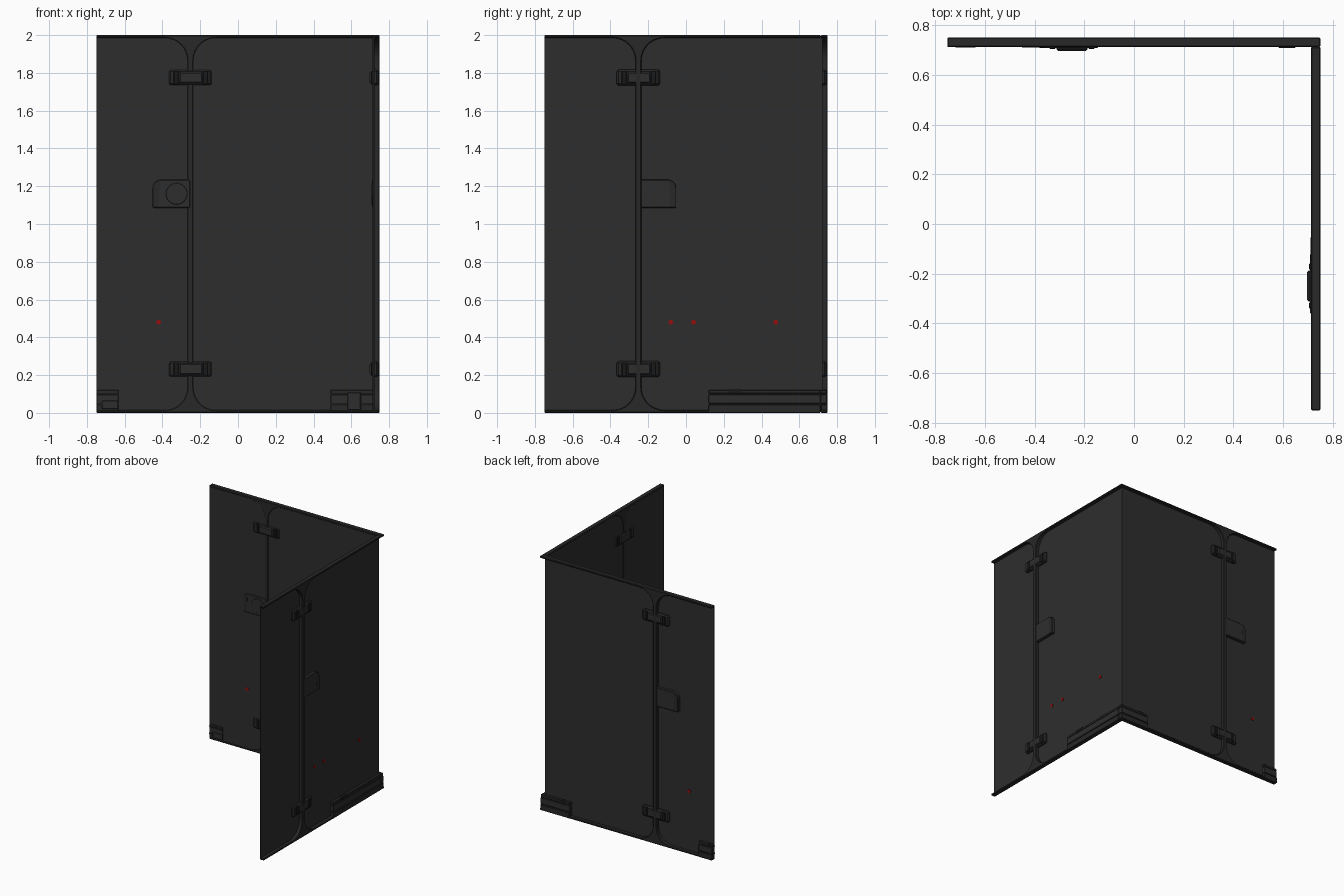
import bpy, bmesh, math
from mathutils import Vector

if "Cube" in bpy.data.objects:
    bpy.data.objects.remove(bpy.data.objects["Cube"])


def material(name, rgb):
    m = bpy.data.materials.new(name)
    m.diffuse_color = (*rgb, 1)
    m.use_nodes = True
    m.node_tree.nodes["Principled BSDF"].inputs["Base Color"].default_value = m.diffuse_color
    return m


PANEL = material("charcoal", (0.027, 0.027, 0.027))
FRAME = material("dark_charcoal", (0.021, 0.021, 0.021))
BLACK = material("near_black", (0.010, 0.010, 0.010))
RED = material("red", (0.30, 0.004, 0.004))

# wall-local coordinates: u along the wall, d depth (0.75 = outer face), z up
MAPS = {
    "back": lambda u, d, z: Vector((u, d, z)),
    "right": lambda u, d, z: Vector((d, u, z)),
}


def finish(bm, name, mat, bevel=0.0):
    bmesh.ops.recalc_face_normals(bm, faces=bm.faces)
    me = bpy.data.meshes.new(name)
    bm.to_mesh(me)
    bm.free()
    ob = bpy.data.objects.new(name, me)
    me.materials.append(mat)
    bpy.context.collection.objects.link(ob)
    if bevel:
        mod = ob.modifiers.new("bevel", "BEVEL")
        mod.width = bevel
        mod.segments = 1
        mod.limit_method = 'ANGLE'
    return ob


def plate(wall, name, pts, d0, d1, mat, bevel=0.0):
    """Extrude a (u, z) outline through the wall depth d0..d1."""
    f = MAPS[wall]
    bm = bmesh.new()
    a = [bm.verts.new(f(u, d0, z)) for u, z in pts]
    b = [bm.verts.new(f(u, d1, z)) for u, z in pts]
    bm.faces.new(a)
    bm.faces.new(b[::-1])
    n = len(pts)
    for i in range(n):
        j = (i + 1) % n
        bm.faces.new((a[i], a[j], b[j], b[i]))
    return finish(bm, wall + "_" + name, mat, bevel)


def box(wall, name, u0, u1, d0, d1, z0, z1, mat, bevel=0.0):
    return plate(wall, name, [(u0, z0), (u1, z0), (u1, z1), (u0, z1)], d0, d1, mat, bevel)


def arc(cu, cz, r, a0, a1, n=8):
    return [(cu + r * math.cos(math.radians(a0 + (a1 - a0) * i / n)),
             cz + r * math.sin(math.radians(a0 + (a1 - a0) * i / n))) for i in range(n + 1)]


def build_wall(wall, u_end, handle_dir):
    # thin wall sheet
    box(wall, "panel", -0.75, 0.722 if wall == "back" else 0.716, 0.716, 0.722, 0.004, 1.99, PANEL)
    # frame: top and bottom rails joined by a flared divider
    L, R, r, lo, hi = -0.268, -0.236, 0.12, 0.015, 1.985
    pts = [(-0.75, 0), (u_end, 0), (u_end, lo)]
    pts += arc(R + r, lo + r, r, 270, 180)
    pts += arc(R + r, hi - r, r, 180, 90)
    pts += [(u_end, hi), (u_end, 2), (-0.75, 2), (-0.75, hi)]
    pts += arc(L - r, hi - r, r, 90, 0)
    pts += arc(L - r, lo + r, r, 0, -90)
    pts += [(-0.75, lo)]
    plate(wall, "frame", pts, 0.713, 0.75, FRAME, 0.004)

    # hinges on both faces
    for i, z in enumerate((0.232, 1.775)):
        n = str(i + 1)
        box(wall, "hinge_base_" + n, -0.368, -0.137, 0.709, 0.744, z - 0.042, z + 0.042, FRAME, 0.01)
        box(wall, "hinge_block_" + n, -0.312, -0.187, 0.697, 0.75, z - 0.03, z + 0.03, PANEL, 0.007)
        for s in (-1, 1):
            u = -0.2495 + s * 0.078
            box(wall, "hinge_knuckle_" + n, u - 0.013, u + 0.013, 0.705, 0.748,
                z - 0.036, z + 0.036, BLACK, 0.003)

    # handle with one rounded upper corner
    s = handle_dir
    c = -0.252
    def mir(p):
        return [(c + s * u, z) for u, z in p]
    body = [(0, 1.085), (0.2, 1.085)] + arc(0.155, 1.19, 0.045, 0, 90, 5) + [(0, 1.235)]
    plate(wall, "handle", mir(body), 0.711, 0.746, PANEL, 0.005)
    edge = [(0.168, 1.09), (0.198, 1.09)] + arc(0.156, 1.19, 0.042, 0, 80, 4)
    plate(wall, "handle_edge", mir(edge), 0.7095, 0.7465, FRAME)
    knob = [(c + s * 0.073 + u, 1.16 + z) for u, z in arc(0, 0, 0.057, 0, 345, 23)]
    plate(wall, "handle_disc", knob, 0.708, 0.715, PANEL, 0.002)


def foot(wall, n, u0, u1):
    # stepped housing along the wall bottom
    box(wall, "foot_lower_" + n, u0, u1, 0.714, 0.75, 0, 0.045, FRAME, 0.003)
    box(wall, "foot_middle_" + n, u0, u1, 0.713, 0.747, 0.05, 0.098, PANEL, 0.003)
    box(wall, "foot_core_" + n, u0 + 0.004, u1 - 0.004, 0.716, 0.742, 0.02, 0.11, BLACK)
    box(wall, "foot_cap_" + n, u0, u1, 0.713, 0.744, 0.102, 0.122, FRAME, 0.003)
    # latch slot on the cap
    w = u1 - u0
    box(wall, "foot_slot_" + n, u0 + w * 0.18, u0 + w * 0.3, 0.725, 0.7455, 0.108, 0.124, BLACK)


build_wall("back", 0.75, -1)
build_wall("right", 0.713, 1)
foot("back", "corner", 0.49, 0.746)
foot("back", "end", -0.75, -0.632)
foot("right", "corner", 0.12, 0.712)

# inner latches on the back wall feet
box("back", "latch_corner", 0.58, 0.65, 0.709, 0.72, 0.015, 0.108, PANEL, 0.003)
box("back", "latch_end", -0.72, -0.635, 0.710, 0.72, 0.02, 0.065, PANEL, 0.003)
for u0, u1 in ((0.49, 0.712), (-0.75, -0.632)):
    box("back", "inner_vent", u0, u1, 0.7115, 0.72, 0.098, 0.106, BLACK)
    box("back", "inner_vent", u0, u1, 0.7115, 0.72, 0.04, 0.052, BLACK)

# small indicator lights
for wall, u, d0, d1 in (("back", -0.42, 0.712, 0.72), ("back", -0.535, 0.72, 0.727),
                        ("right", -0.08, 0.72, 0.727), ("right", 0.04, 0.72, 0.727),
                        ("right", 0.475, 0.72, 0.727)):
    plate(wall, "indicator_light", [(u + a, 0.48 + b) for a, b in arc(0, 0, 0.013, 0, 315, 7)], d0, d1, RED)
